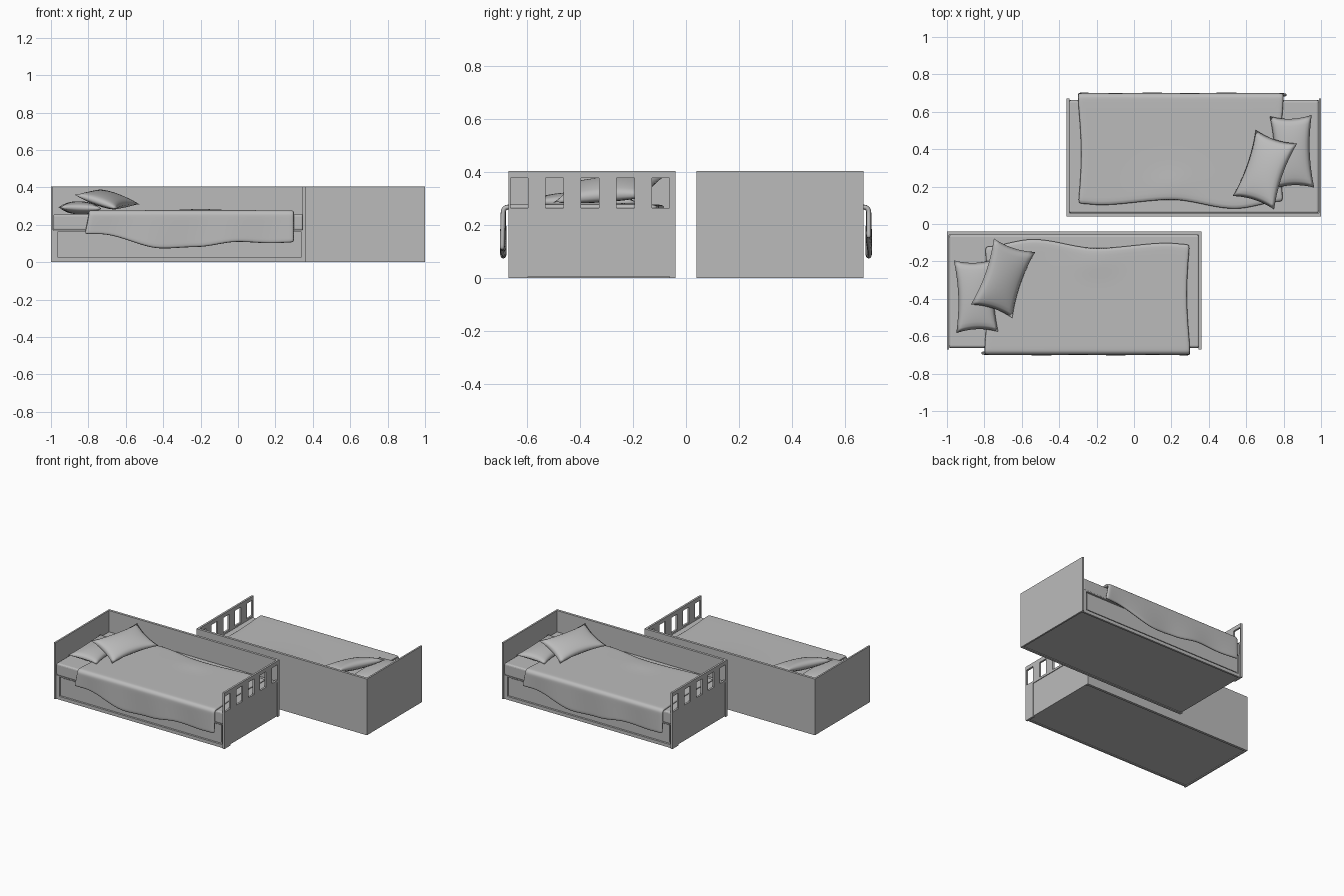
import bpy, bmesh, math
from mathutils import Matrix, Vector

cube = bpy.data.objects.get("Cube")
if cube:
    bpy.data.objects.remove(cube, do_unlink=True)

grey = bpy.data.materials.new("light_grey")
grey.use_nodes = True
colour = (0.5, 0.5, 0.5, 1)
grey.diffuse_color = colour
grey.node_tree.nodes["Principled BSDF"].inputs["Base Color"].default_value = colour

parts = []


def add(name, bm, smooth=False):
    bmesh.ops.recalc_face_normals(bm, faces=bm.faces)
    mesh = bpy.data.meshes.new(name)
    for f in bm.faces:
        f.smooth = smooth
    bm.to_mesh(mesh)
    bm.free()
    mesh.materials.append(grey)
    obj = bpy.data.objects.new(name, mesh)
    bpy.context.collection.objects.link(obj)
    parts.append(obj)
    return obj


def box(name, x, y, z, bevel=0):
    bm = bmesh.new()
    bmesh.ops.create_cube(bm, size=1)
    for v in bm.verts:
        v.co = Vector([lo + (c + 0.5) * (hi - lo) for c, (lo, hi) in zip(v.co, (x, y, z))])
    obj = add(name, bm)
    if bevel:
        mod = obj.modifiers.new("rounding", 'BEVEL')
        mod.width, mod.segments = bevel, 3
    return obj


def ease(points, x):
    """Smooth interpolation through (position, value) points."""
    if x <= points[0][0]:
        return points[0][1]
    for (a, va), (b, vb) in zip(points, points[1:]):
        if x <= b:
            t = (x - a) / (b - a)
            return va + (vb - va) * t * t * (3 - 2 * t)
    return points[-1][1]


FRONT, BACK, HEAD, FOOT, TOP = -0.67, -0.04, -1.0, 0.36, 0.405

# Solid headboard and back panel
box("headboard", (HEAD, HEAD + 0.012), (FRONT, BACK), (0, TOP))
box("back_panel", (HEAD + 0.012, FOOT), (BACK - 0.018, BACK), (0, TOP))

# Body, drawer frame and mattress
inner = (HEAD + 0.012, FOOT - 0.012)
box("bed_body", inner, (-0.648, BACK - 0.018), (0.005, 0.165))
box("drawer_top_rail", inner, (-0.662, -0.648), (0.163, 0.172))
box("drawer_bottom_rail", inner, (-0.662, -0.648), (0, 0.024))
box("drawer_panel", (-0.95, 0.325), (-0.653, -0.648), (0.034, 0.157))
for side, x in (("head", (inner[0], -0.962)), ("foot", (0.336, inner[1]))):
    box("drawer_stile_" + side, x, (-0.662, -0.648), (0.024, 0.163))
box("mattress", inner, (-0.662, BACK - 0.018), (0.168, 0.257), 0.012)

# Footboard: recessed lower panel, posts, rails and slats
board = (FOOT - 0.014, FOOT)
box("footboard_panel", (FOOT - 0.014, FOOT - 0.005), (-0.6, -0.063), (0.005, 0.255))
box("footboard_front_post", board, (FRONT, -0.597), (0, 0.265))
box("footboard_back_post", board, (-0.063, BACK), (0, TOP))
box("footboard_middle_rail", board, (-0.597, -0.063), (0.25, 0.265))
box("footboard_top_rail", board, (FRONT, -0.063), (0.377, TOP))
box("footboard_edge_slat", board, (FRONT, -0.662), (0.265, 0.377))
for i in range(4):
    y = -0.597 + i * 0.1345
    box("footboard_slat", board, (y, y + 0.066), (0.265, 0.377))

# Blanket draped over the front edge
hem = [(-0.8, 0.15), (-0.73, 0.15), (-0.4, 0.072), (-0.22, 0.08), (0, 0.108), (0.18, 0.1), (0.3, 0.105)]
back_edge = [(-0.8, -0.12), (-0.54, -0.08), (-0.2, -0.128), (0.18, -0.1), (0.3, -0.108)]
nx, n_top, n_arc, n_drop = 40, 14, 4, 7
bm = bmesh.new()
rows = []
for i in range(nx + 1):
    x = -0.8 + 1.1 * i / nx
    end = ease(back_edge, x)
    path = []
    for j in range(n_top):
        y = end + (-0.672 - end) * j / n_top
        lump = 0.007 * math.exp(-((x + 0.2) / 0.12) ** 2 - ((y + 0.2) / 0.08) ** 2)
        path.append((y, 0.268 + lump, 0))
    for j in range(n_arc):
        a = math.pi / 2 * j / n_arc
        path.append((-0.672 - 0.018 * math.sin(a), 0.25 + 0.018 * math.cos(a), 0))
    for j in range(n_drop + 1):
        t = j / n_drop
        wave = 0.004 * t * math.sin(x * 16)
        path.append((-0.69 + wave, 0.25 + (ease(hem, x) - 0.25) * t, t))
    row = []
    for y, z, t in path:
        s = i / nx
        pinch = 0.016 * math.sin(math.pi * min(1, max(0, (y + 0.65) / 0.55)))
        shift = pinch * ((1 - s) ** 4 - s ** 4) - 0.02 * t * (1 - s) ** 4
        row.append(bm.verts.new((x + shift, y, z)))
    rows.append(row)
for a, b in zip(rows, rows[1:]):
    for j in range(len(a) - 1):
        bm.faces.new((a[j], b[j], b[j + 1], a[j + 1]))
blanket = add("blanket", bm, True)
mod = blanket.modifiers.new("thickness", 'SOLIDIFY')
mod.thickness, mod.offset = 0.019, 0
blanket.modifiers.new("softness", 'SUBSURF').levels = 1


# Pillows with pointed corners and hollow sides
def pillow(name, centre, width, length, thick, turn):
    bm = bmesh.new()
    bmesh.ops.create_grid(bm, x_segments=14, y_segments=18, size=1)
    for v in bm.verts:
        u, w = v.co.x, v.co.y
        fullness = max(0, (1 - u * u) * (1 - w * w))
        v.co = Vector((u * width / 2 * (1 - 0.16 * (1 - w * w)),
                       w * length / 2 * (1 - 0.09 * (1 - u * u)),
                       thick / 2 * fullness ** 0.45))
    obj = add(name, bm, True)
    mod = obj.modifiers.new("underside", 'MIRROR')
    mod.use_axis = (False, False, True)
    obj.location = centre
    obj.rotation_euler = [math.radians(a) for a in turn]


pillow("lower_pillow", (-0.845, -0.385, 0.29), 0.225, 0.39, 0.07, (0, 2, 2))
pillow("upper_pillow", (-0.70, -0.29, 0.335), 0.245, 0.375, 0.075, (4, 18, -18))

# Second bed: the same parts turned half way round
half_turn = Matrix.Rotation(math.pi, 4, 'Z')
for obj in parts:
    twin = obj.copy()
    twin.name = "second_" + obj.name
    twin.matrix_basis = half_turn @ obj.matrix_basis
    bpy.context.collection.objects.link(twin)
